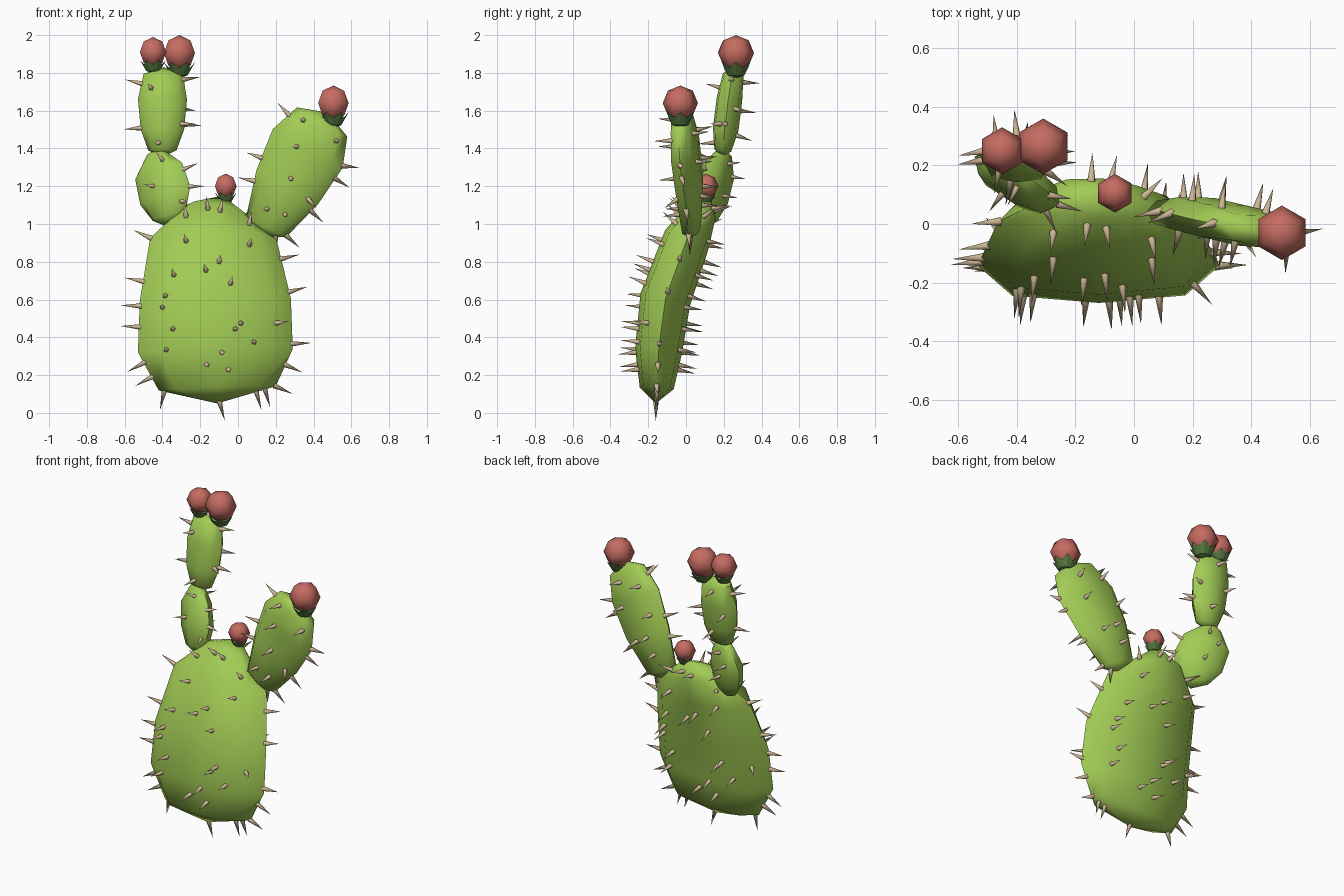
import bpy, bmesh
from math import cos, sin, pi, radians
from mathutils import Vector
from mathutils.bvhtree import BVHTree

if "Cube" in bpy.data.objects:
    bpy.data.objects.remove(bpy.data.objects["Cube"])


def material(name, rgb):
    m = bpy.data.materials.new(name)
    m.diffuse_color = (*rgb, 1)
    m.use_nodes = True
    m.node_tree.nodes["Principled BSDF"].inputs["Base Color"].default_value = m.diffuse_color
    return m


GREEN = material("pad_green", (0.36, 0.6, 0.09))
RED = material("fruit_red", (0.56, 0.15, 0.12))
TAN = material("spine_tan", (0.6, 0.47, 0.3))
LEAF = material("calyx_green", (0.09, 0.19, 0.05))


def finish(bm, name, mat, smooth=None):
    bmesh.ops.recalc_face_normals(bm, faces=bm.faces)
    me = bpy.data.meshes.new(name)
    bm.to_mesh(me)
    bm.free()
    me.materials.append(mat)
    if smooth:
        for p in me.polygons:
            p.use_smooth = True
        me.set_sharp_from_angle(angle=radians(smooth))
    ob = bpy.data.objects.new(name, me)
    bpy.context.collection.objects.link(ob)
    return ob


SECTION = [(1, 0), (.72, .8), (0, 1), (-.72, .8), (-1, 0), (-.72, -.8), (0, -1), (.72, -.8)]


def pad(name, wide, bottom, rings, top):
    """Loft eight-sided flattened rings (x, y, z, half width, half depth) between two poles."""
    bm = bmesh.new()
    path = [Vector(bottom)] + [Vector(r[:3]) for r in rings] + [Vector(top)]
    loops = []
    for i, r in enumerate(rings):
        t = (path[i + 2] - path[i]).normalized()
        u = Vector(wide)
        u = (u - t * u.dot(t)).normalized()
        v = t.cross(u)
        loops.append([bm.verts.new(path[i + 1] + u * a * r[3] + v * b * r[4]) for a, b in SECTION])
    lo, hi = bm.verts.new(path[0]), bm.verts.new(path[-1])
    for k in range(8):
        n = (k + 1) % 8
        for a, b in zip(loops, loops[1:]):
            bm.faces.new((a[k], a[n], b[n], b[k]))
        bm.faces.new((lo, loops[0][n], loops[0][k]))
        bm.faces.new((hi, loops[-1][k], loops[-1][n]))
    bmesh.ops.recalc_face_normals(bm, faces=bm.faces)
    tree = BVHTree.FromBMesh(bm)
    finish(bm, name, GREEN, 50)
    return tree


def spines(name, tree, front, back, tips, length=.1, radius=.016):
    """Cones on the front and back faces at (x, z), and round the rim toward given tips."""
    bm = bmesh.new()
    spots = []
    for pts, side in ((front, -1), (back, 1)):
        for x, z in pts:
            loc, nor, _, _ = tree.ray_cast(Vector((x, side * 3, z)), Vector((0, -side, 0)))
            if loc:
                spots.append((loc, nor))
    for p in tips:
        p = Vector(p)
        loc = tree.find_nearest(p)[0]
        spots.append((loc, (p - loc).normalized()))
    for loc, d in spots:
        a = d.orthogonal().normalized()
        b = d.cross(a)
        base = [bm.verts.new(loc - d * .01 + (a * cos(k * pi * .4) + b * sin(k * pi * .4)) * radius)
                for k in range(5)]
        tip = bm.verts.new(loc + d * length)
        bm.faces.new(base)
        for k in range(5):
            bm.faces.new((base[k], base[(k + 1) % 5], tip))
    finish(bm, name, TAN, 80)


def fruit(name, x, y, z, r):
    # faceted ball
    bm = bmesh.new()
    bmesh.ops.create_uvsphere(bm, u_segments=6, v_segments=4, radius=r)
    bmesh.ops.translate(bm, verts=bm.verts, vec=(x, y, z))
    finish(bm, name, RED, 60)
    # pointed calyx cup under it
    bm = bmesh.new()
    foot = bm.verts.new((x, y, z - 1.4 * r))
    rim, low = [], []
    for k in range(12):
        c, s = cos(k * pi / 6), sin(k * pi / 6)
        q, h = (.88, -.5) if k % 2 == 0 else (.68, -.82)
        rim.append(bm.verts.new((x + c * q * r, y + s * q * r, z + h * r)))
        low.append(bm.verts.new((x + c * .45 * r, y + s * .45 * r, z - 1.25 * r)))
    for k in range(12):
        n = (k + 1) % 12
        bm.faces.new((low[k], low[n], rim[n], rim[k]))
        bm.faces.new((foot, low[n], low[k]))
    finish(bm, name + "_calyx", LEAF)


# Pads
main = pad("main_pad", (1, 0, 0), (-.11, -.16, .05),
           [(-.11, -.155, .13, .31, .09), (-.12, -.145, .33, .41, .125),
            (-.12, -.11, .6, .4, .135), (-.13, .005, .92, .335, .125),
            (-.11, .085, 1.07, .17, .08)], (-.08, .125, 1.15))
right = pad("right_pad", (.886, -.12, -.464), (.13, .03, .93),
            [(.15, .03, .985, .12, .05), (.262, .02, 1.197, .188, .07),
             (.369, -.005, 1.4, .213, .07), (.445, -.025, 1.54, .155, .055)],
            (.475, -.035, 1.59))
left = pad("left_lower_pad", (.88, -.45, .2), (-.36, .09, .98),
           [(-.365, .1, 1.04, .1, .05), (-.385, .13, 1.15, .155, .065),
            (-.42, .17, 1.28, .145, .06), (-.43, .2, 1.37, .06, .035)], (-.43, .205, 1.4))
upper = pad("left_upper_pad", (1, -.05, 0), (-.4, .19, 1.355),
            [(-.4, .195, 1.39, .075, .045), (-.4, .21, 1.5, .115, .068),
             (-.4, .23, 1.66, .13, .068), (-.395, .25, 1.79, .105, .055)], (-.39, .255, 1.83))

# Spines
face = [(-.275, .91), (.06, .89), (-.1, .8), (-.17, .755), (-.34, .73), (-.04, .685),
        (-.385, .62), (-.4, .56), (-.345, .445), (.015, .475), (-.015, .445), (.2, .475),
        (.085, .375), (-.38, .335), (-.085, .32), (-.165, .255), (-.05, .23),
        (-.275, 1.04), (-.16, 1.08), (-.095, 1.07), (.06, 1.0)]
spines("main_spines", main, face, [(-.24 - x, z) for x, z in face],
       [(-.56, .0, .97), (-.62, -.09, .72), (-.63, -.12, .57), (-.63, -.14, .46),
        (-.58, -.15, .22), (-.53, -.16, .15), (-.41, -.15, .03), (-.07, -.16, -.04),
        (.12, -.16, .03), (.17, -.15, .03), (.29, -.15, .1), (.35, -.15, .21),
        (.38, -.14, .37), (.34, -.1, .66), (.29, -.03, .83)])
spines("right_spines", right,
       [(.31, 1.41), (.52, 1.44), (.28, 1.24), (.155, 1.08), (.25, 1.05), (.375, 1.13), (.345, 1.55)],
       [(.2, 1.35), (.3, 1.5), (.42, 1.33), (.3, 1.15), (.45, 1.48), (.17, 1.1), (.22, 1.2)],
       [(.23, -.01, 1.62), (.04, .0, 1.38), (-.02, .02, 1.25), (.62, -.02, 1.3),
        (.61, 0, 1.18), (.46, .01, 1.0), (.33, .02, .87), (.2, .02, .85)], .09)
spines("left_lower_spines", left, [(-.45, 1.2), (-.4, 1.34), (-.3, 1.12)],
       [(-.45, 1.25), (-.38, 1.15), (-.4, 1.32)],
       [(-.24, .09, 1.31), (-.2, .05, 1.2)], .08, .014)
spines("left_upper_spines", upper, [(-.3, 1.53), (-.42, 1.43), (-.46, 1.72)],
       [(-.47, 1.6), (-.3, 1.61), (-.38, 1.47), (-.4, 1.75)],
       [(-.62, .23, 1.77), (-.62, .2, 1.5), (-.2, .21, 1.52), (-.19, .25, 1.78)], .09)

# Fruits
fruit("fruit_left_small", -.45, .25, 1.91, .08)
fruit("fruit_left_large", -.31, .265, 1.905, .095)
fruit("fruit_right", .505, -.03, 1.64, .093)
fruit("fruit_middle", -.065, .105, 1.2, .066)
